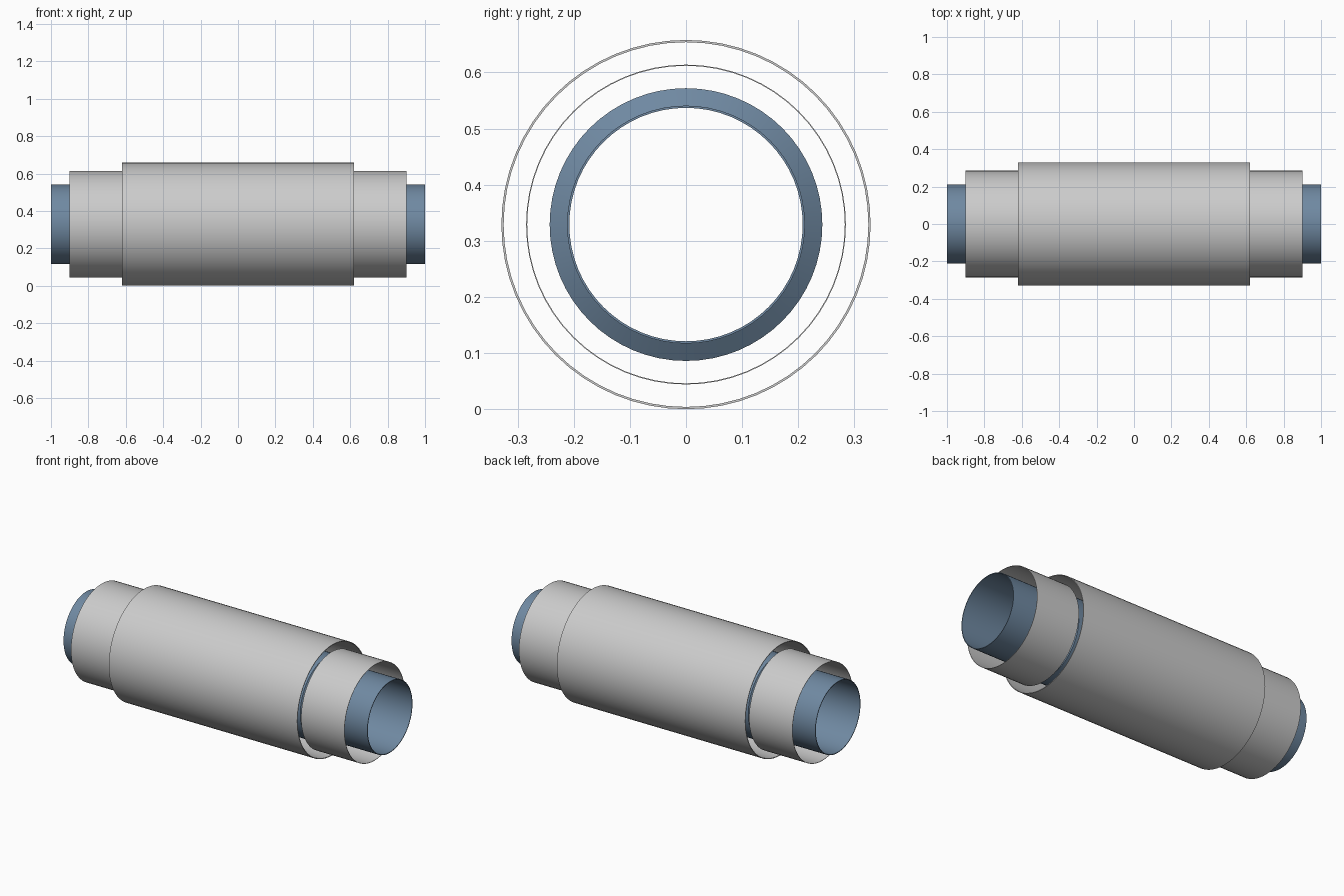
import bpy
import math

if "Cube" in bpy.data.objects:
    bpy.data.objects.remove(bpy.data.objects["Cube"])

SEGMENTS = 64
AXIS_Z = 0.329

blue = bpy.data.materials.new("blue_metal")
blue.diffuse_color = (0.16, 0.25, 0.36, 1)
blue.use_nodes = True
blue.node_tree.nodes["Principled BSDF"].inputs["Base Color"].default_value = blue.diffuse_color


def lathe_x(name, profile, material=None):
    """Spin a closed (x, radius) profile around the horizontal axis."""
    n = len(profile)
    verts, faces = [], []
    for s in range(SEGMENTS):
        a = 2 * math.pi * s / SEGMENTS
        verts += [(x, r * math.sin(a), r * math.cos(a)) for x, r in profile]
    for s in range(SEGMENTS):
        t = (s + 1) % SEGMENTS
        for i in range(n):
            j = (i + 1) % n
            faces.append((s * n + i, s * n + j, t * n + j, t * n + i))
    mesh = bpy.data.meshes.new(name)
    mesh.from_pydata(verts, [], faces)
    obj = bpy.data.objects.new(name, mesh)
    obj.location.z = AXIS_Z
    bpy.context.collection.objects.link(obj)
    if material:
        mesh.materials.append(material)
    bpy.ops.object.select_all(action='DESELECT')
    bpy.context.view_layer.objects.active = obj
    obj.select_set(True)
    bpy.ops.object.mode_set(mode='EDIT')
    bpy.ops.mesh.select_all(action='SELECT')
    bpy.ops.mesh.normals_make_consistent(inside=False)
    bpy.ops.object.mode_set(mode='OBJECT')
    bpy.ops.object.shade_smooth_by_angle(angle=math.radians(25))
    return obj


def tube(name, x0, x1, radius, wall):
    inner = radius - wall
    return lathe_x(name, [(x0, inner), (x1, inner), (x1, radius), (x0, radius)])


# Blue core pipe: thin wall, wider middle with short conical shoulders
half = [(1.0, 0.212), (0.60, 0.212), (0.58, 0.243)]
outer = half + [(-x, r) for x, r in reversed(half)]
inner = [(x, r - 0.004) for x, r in reversed(outer)]
lathe_x("core_pipe", outer + inner, blue)

# Grey end sleeves
tube("end_sleeve_right", 0.615, 0.90, 0.285, 0.002)
tube("end_sleeve_left", -0.90, -0.615, 0.285, 0.002)

# Grey outer sleeve
tube("outer_sleeve", -0.62, 0.62, 0.329, 0.004)
